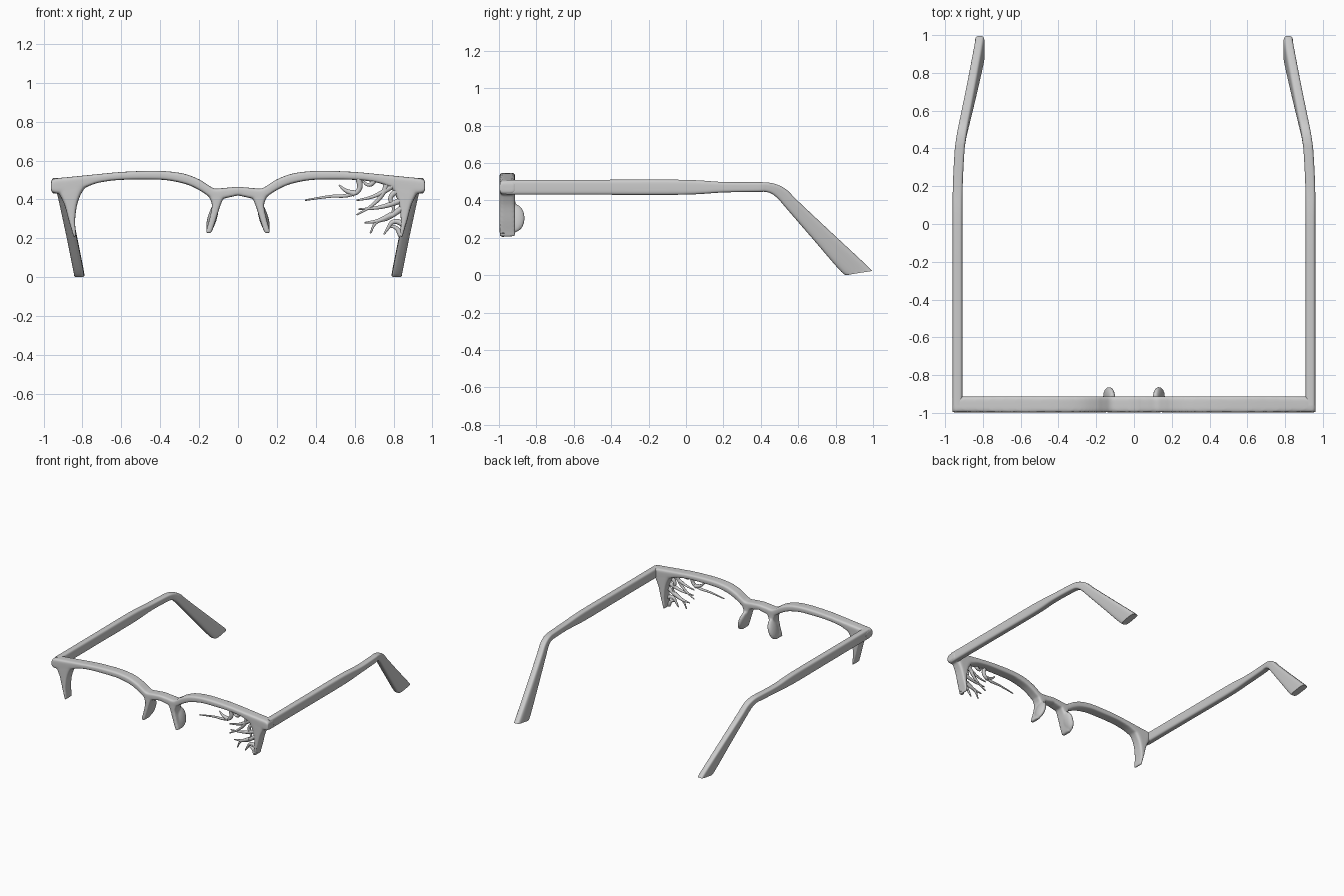
import bpy, bmesh, math
from mathutils import Vector, Matrix

if "Cube" in bpy.data.objects:
    bpy.data.objects.remove(bpy.data.objects["Cube"])

YC = -0.955  # middle of the front frame's depth


def spline(rows, n):
    """Catmull-Rom interpolation through rows of numbers."""
    out = []
    for i in range(len(rows) - 1):
        p0, p1, p2, p3 = (rows[max(0, min(len(rows) - 1, i + k))] for k in (-1, 0, 1, 2))
        for s in range(n):
            t = s / n
            out.append([0.5 * (2 * b + (c - a) * t + (2 * a - 5 * b + 4 * c - d) * t * t
                               + (3 * b - a - 3 * c + d) * t ** 3)
                        for a, b, c, d in zip(p0, p1, p2, p3)])
    out.append(list(rows[-1]))
    return out


def loft(bm, pairs, thick, sides=32, power=5):
    """Skin of rounded-rectangle sections; each pair gives a section's two edges."""
    rings = []
    for a, b in pairs:
        mid, half = (a + b) / 2, (a - b) / 2
        ring = []
        for i in range(sides):
            u = 2 * math.pi * (i + 0.5) / sides
            c, s = math.cos(u), math.sin(u)
            c = math.copysign(abs(c) ** (2 / power), c)
            s = math.copysign(abs(s) ** (2 / power), s)
            ring.append(bm.verts.new(mid + half * c + thick * s))
        rings.append(ring)
    for r, q in zip(rings, rings[1:]):
        for i in range(sides):
            j = (i + 1) % sides
            bm.faces.new((r[i], r[j], q[j], q[i]))
    bm.faces.new(rings[0][::-1])
    bm.faces.new(rings[-1])


def finish(name, bm):
    bmesh.ops.recalc_face_normals(bm, faces=bm.faces[:])
    me = bpy.data.meshes.new(name)
    bm.to_mesh(me)
    bm.free()
    ob = bpy.data.objects.new(name, me)
    bpy.context.collection.objects.link(ob)
    bpy.ops.object.select_all(action='DESELECT')
    ob.select_set(True)
    bpy.context.view_layer.objects.active = ob
    bpy.ops.object.shade_smooth_by_angle(angle=math.radians(40))
    return ob


def front_part(bm, rows, n=5):
    pairs = [(Vector((ax, YC, az)), Vector((bx, YC, bz))) for ax, az, bx, bz in spline(rows, n)]
    loft(bm, pairs, Vector((0, 0.042, 0)))


# Front frame half: brow rail, outer lug and nose leg, mirrored and fused
bm = bmesh.new()
front_part(bm, [(.962, .49, .962, .445), (.952, .504, .952, .434), (.92, .51, .92, .43),
                (.87, .515, .87, .44), (.80, .522, .79, .46), (.71, .531, .72, .485),
                (.60, .541, .61, .5), (.45, .547, .45, .502), (.35, .543, .36, .498),
                (.27, .53, .26, .476), (.20, .503, .19, .442), (.16, .478, .145, .412),
                (.12, .456, .11, .40), (.07, .459, .07, .405), (0, .464, 0, .42),
                (-.03, .463, -.03, .418)])
front_part(bm, [(.935, .495, .72, .505), (.93, .46, .775, .47), (.92, .43, .806, .43),
                (.892, .37, .828, .37), (.870, .29, .838, .29), (.852, .23, .834, .23),
                (.846, .204, .834, .204)])
front_part(bm, [(.165, .45, .04, .44), (.148, .41, .07, .41), (.134, .37, .09, .37),
                (.147, .30, .112, .30), (.162, .245, .130, .245), (.164, .226, .140, .226)])

# Nose pad bulging backwards from the leg
bmesh.ops.create_uvsphere(bm, u_segments=32, v_segments=20, radius=1, matrix=(
    Matrix.Translation((.132, -.915, .305)) @ Matrix.Rotation(-.28, 4, 'Y')
    @ Matrix.Diagonal((.024, .053, .078, 1))))
front = finish("front_frame", bm)
front.modifiers.new("mirror", 'MIRROR').use_clip = False
rm = front.modifiers.new("fuse", 'REMESH')
rm.mode = 'VOXEL'
rm.voxel_size = 0.007
rm.use_smooth_shade = True
sm = front.modifiers.new("soften", 'SMOOTH')
sm.factor, sm.iterations = 0.5, 4

# Temple arms: (x, top y, top z, bottom y, bottom z, half width)
arm = [(.934, -.96, .51, -.96, .43), (.934, -.5, .51, -.5, .43), (.934, -.02, .51, -.02, .43),
       (.933, .2, .498, .2, .442), (.924, .38, .497, .38, .445), (.918, .44, .495, .425, .445),
       (.911, .49, .483, .46, .434), (.902, .54, .455, .495, .405), (.89, .60, .395, .54, .353),
       (.855, .78, .226, .68, .191), (.82, .97, .049, .83, .018), (.817, .995, .022, .866, .003)]
bm = bmesh.new()
loft(bm, [(Vector((x, ay, az)), Vector((x, by, bz))) for x, ay, az, by, bz in spline(arm, 5)],
     Vector((.026, 0, 0)), power=4)
temples = finish("temple_arms", bm)
temples.modifiers.new("mirror", 'MIRROR')

# Coral-like twigs growing inside one lens opening (x, z paths)
twigs = [
    [(.62, .515), (.622, .45), (.58, .425), (.47, .415), (.345, .396)],
    [(.60, .43), (.555, .445), (.52, .473)],
    [(.71, .51), (.675, .475), (.635, .50)],
    [(.81, .48), (.74, .435), (.68, .41), (.61, .395)],
    [(.77, .50), (.745, .43), (.69, .37), (.61, .32)],
    [(.85, .40), (.77, .37), (.70, .355), (.62, .35)],
    [(.85, .36), (.77, .305), (.71, .28), (.68, .225)],
    [(.79, .32), (.72, .29), (.65, .28)],
    [(.86, .27), (.80, .285), (.77, .25), (.75, .22)],
    [(.84, .215), (.81, .255), (.77, .262)],
    [(.83, .45), (.785, .41), (.80, .35), (.775, .30)],
]
cu = bpy.data.curves.new("lens_twigs", 'CURVE')
cu.dimensions = '3D'
cu.bevel_depth = 0.017
cu.bevel_resolution = 3
cu.resolution_u = 8
cu.use_fill_caps = True
for path in twigs:
    sp = cu.splines.new('BEZIER')
    sp.bezier_points.add(len(path) - 1)
    for i, (pt, (x, z)) in enumerate(zip(sp.bezier_points, path)):
        pt.co = (x, -.978, z)
        pt.handle_left_type = pt.handle_right_type = 'AUTO'
        pt.radius = 1 - 0.75 * i / (len(path) - 1)
bpy.context.collection.objects.link(bpy.data.objects.new("lens_twigs", cu))
